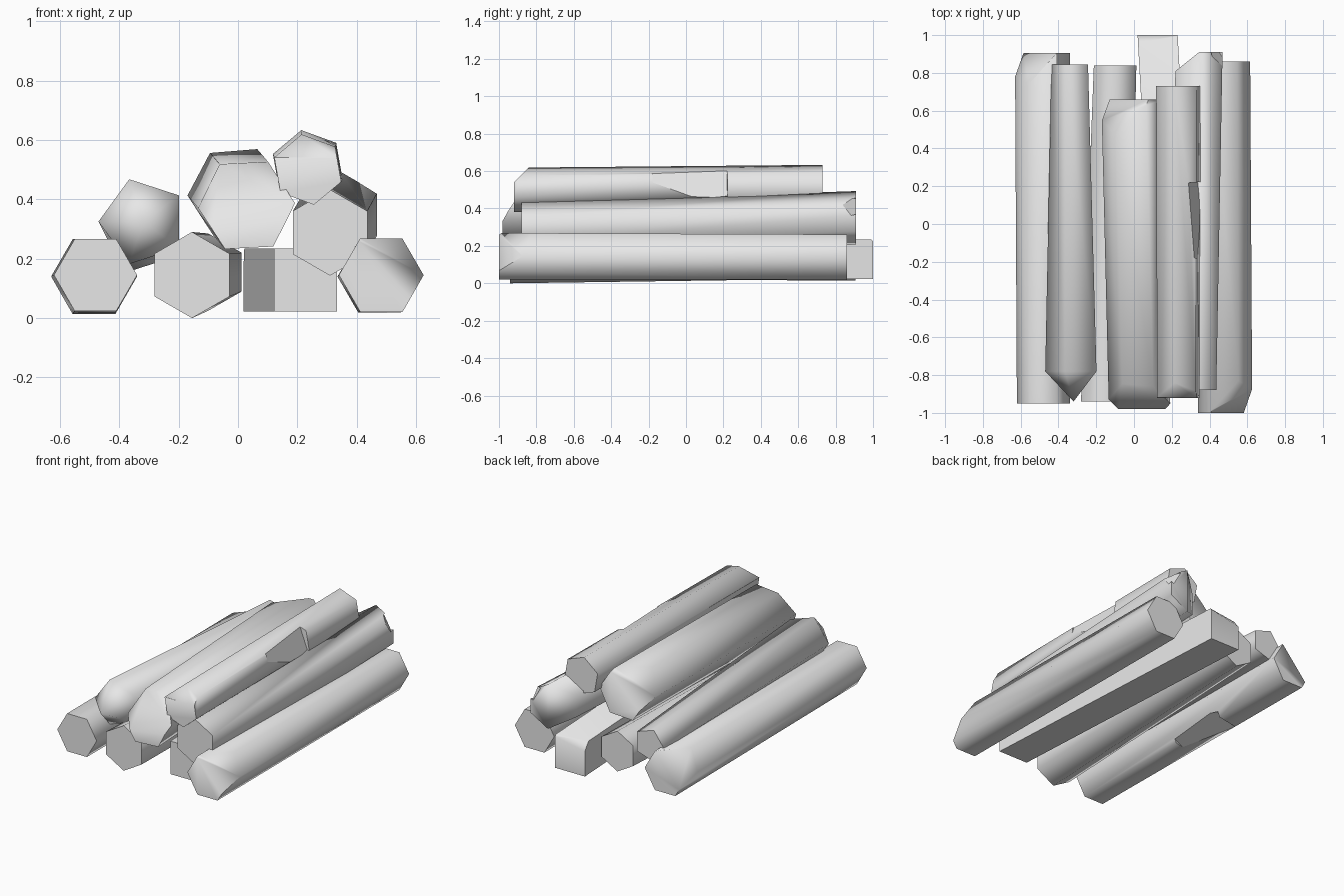
import bpy, bmesh, math
from mathutils import Vector

if "Cube" in bpy.data.objects:
    bpy.data.objects.remove(bpy.data.objects["Cube"], do_unlink=True)

GREY = (0.8, 0.8, 0.8, 1)
mat = bpy.data.materials.new("plain grey wood")
mat.use_nodes = True
mat.diffuse_color = GREY
mat.node_tree.nodes["Principled BSDF"].inputs["Base Color"].default_value = GREY


def add_object(name, bm):
    bmesh.ops.recalc_face_normals(bm, faces=bm.faces[:])
    mesh = bpy.data.meshes.new(name)
    bm.to_mesh(mesh)
    bm.free()
    mesh.materials.append(mat)
    obj = bpy.data.objects.new(name, mesh)
    bpy.context.scene.collection.objects.link(obj)
    return obj


def log(name, front, back, sides=6, turn=0, front_cut=None, back_cut=None, tip=None):
    """Tapered prism. Ends are (x, y, z, radius); a cut is (y, slope in x, slope in z)."""
    bm = bmesh.new()
    rings = []
    for x, y, z, r in (front, back):
        angles = [math.radians(turn) + math.tau * i / sides for i in range(sides)]
        rings.append([bm.verts.new((x + r * math.cos(a), y, z + r * math.sin(a)))
                      for a in angles])
    f, b = rings
    for i in range(sides):
        j = (i + 1) % sides
        bm.faces.new((f[i], f[j], b[j], b[i]))
    bm.faces.new(b)
    if tip is None:
        bm.faces.new(f)
    else:
        apex = bm.verts.new((front[0], tip, front[2]))
        for i in range(sides):
            bm.faces.new((f[i], f[(i + 1) % sides], apex))
    # slanted saw cuts across the ends
    for end, cut, sign in ((front, front_cut, -1), (back, back_cut, 1)):
        if cut:
            y, sx, sz = cut
            bmesh.ops.bisect_plane(bm, geom=bm.verts[:] + bm.edges[:] + bm.faces[:],
                                   plane_co=(end[0], y, end[2]),
                                   plane_no=Vector((-sx, 1, -sz)) * sign,
                                   clear_outer=True)
            bmesh.ops.holes_fill(bm, edges=[e for e in bm.edges if e.is_boundary])
    obj = add_object(name, bm)
    for p in obj.data.polygons:
        p.use_smooth = True
    obj.data.set_sharp_from_angle(angle=math.radians(75))
    return obj


def chip(obj, centre, angle, depth, tilt, length, width=0.2):
    """Shallow axe cut: a hidden box removes wood beyond depth from the log's axis."""
    a = math.radians(angle)
    radial = Vector((math.cos(a), 0, math.sin(a)))
    normal = (radial + Vector((0, tilt, 0))).normalized()
    bm = bmesh.new()
    bmesh.ops.create_cube(bm, size=1)
    cutter = add_object(obj.name + "_cutter", bm)
    cutter.scale = (length, width, 0.2)
    cutter.rotation_mode = 'QUATERNION'
    cutter.rotation_quaternion = normal.to_track_quat('Z', 'Y')
    cutter.location = Vector(centre) + radial * depth + normal * 0.1
    cutter.hide_render = True
    cutter.hide_viewport = True
    cutter.display_type = 'WIRE'
    mod = obj.modifiers.new("chip", 'BOOLEAN')
    mod.object = cutter
    mod.operation = 'DIFFERENCE'
    mod.solver = 'EXACT'


# Bottom row
far_right = log("lower_right_log", (-0.48, -0.95, 0.145, 0.14), (-0.485, 0.905, 0.14, 0.145),
                back_cut=(0.94, 1.1, -0.96))
log("lower_inner_right_log", (-0.155, -0.94, 0.145, 0.145), (-0.1, 0.84, 0.155, 0.13), turn=30)
log("lower_square_log", (0.228, -0.86, 0.128, 0.15), (0.125, 1, 0.128, 0.15),
    sides=4, turn=45, back_cut=(1.06, 0.15, -0.8))
log("lower_left_log", (0.483, -1, 0.145, 0.143), (0.475, 0.86, 0.14, 0.14),
    front_cut=(-1.03, 1.1, 1))

# Middle row
log("middle_right_log", (-0.32, -0.78, 0.325, 0.15), (-0.33, 0.845, 0.26, 0.107),
    sides=5, turn=36, tip=-0.94)
middle = log("middle_left_log", (0.31, -0.88, 0.288, 0.145), (0.345, 0.91, 0.35, 0.143),
             turn=30, back_cut=(0.91, 0.8, 0))

# Top row
log("upper_thick_log", (0.03, -0.98, 0.378, 0.163), (-0.01, 0.66, 0.425, 0.163),
    turn=3, front_cut=(-0.94, -0.1, 0.6), back_cut=(0.704, 1.06, -1.08))
top = log("top_log", (0.235, -0.92, 0.5, 0.12), (0.235, 0.73, 0.51, 0.125),
          turn=40, front_cut=(-0.96, 0, 1))

# Axe chips
chip(top, (0.235, 0.02, 0.505), 20, 0.095, 0.06, 0.4)
chip(far_right, (-0.483, 0.1, 0.142), -75, 0.11, 0.05, 0.4)
chip(middle, (0.345, 0.88, 0.35), 30, 0.115, 0.6, 0.16, 0.1)
